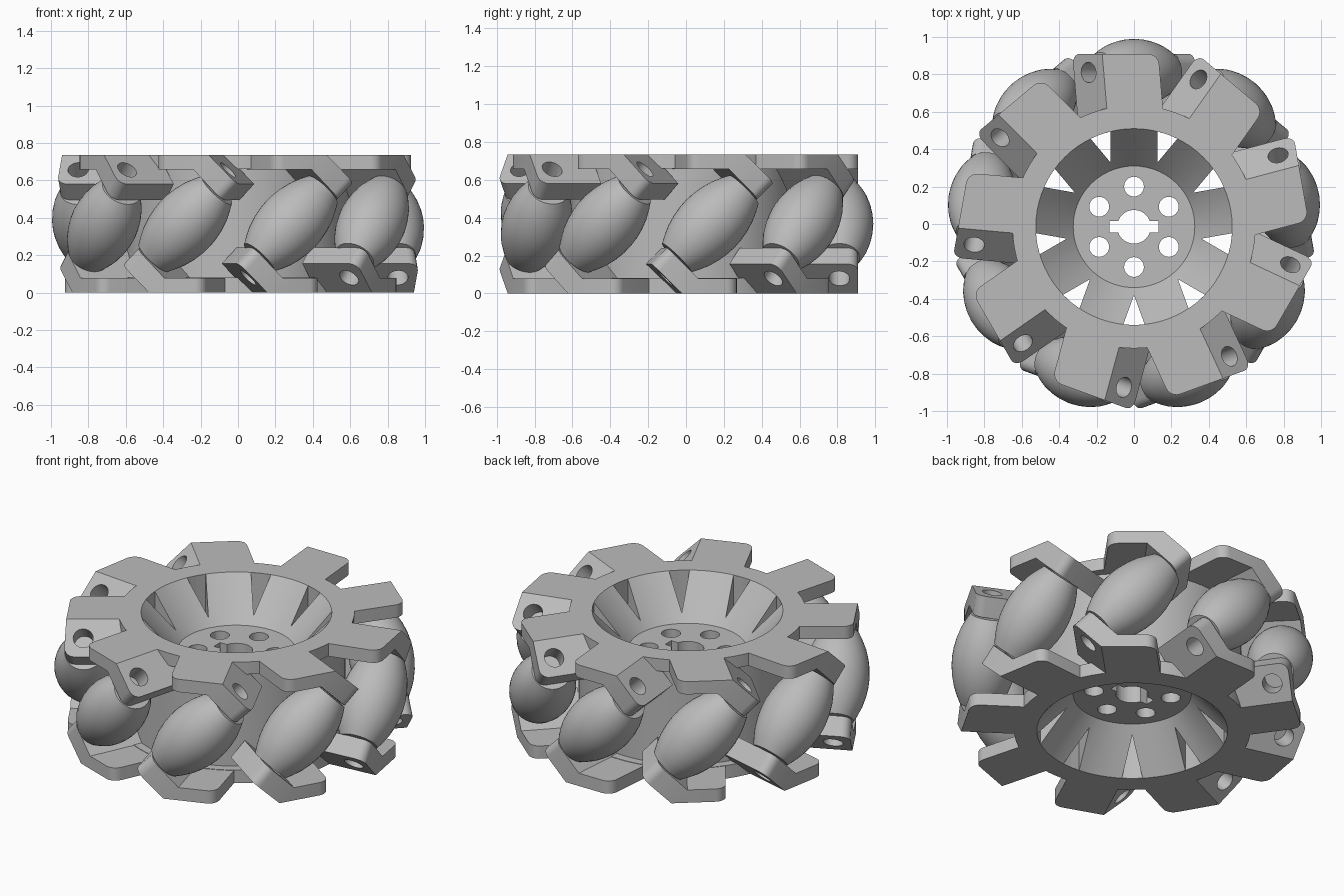
import bpy, bmesh, math
from mathutils import Matrix, Vector

if "Cube" in bpy.data.objects:
    bpy.data.objects.remove(bpy.data.objects["Cube"])

COUNT, MID = 9, 0.3675
ORIGIN = Vector((0, -0.015, 0))
STEP = 2 * math.pi / COUNT

grey = bpy.data.materials.new("plain_grey")
grey.diffuse_color = (0.5, 0.5, 0.5, 1)
grey.use_nodes = True
grey.node_tree.nodes["Principled BSDF"].inputs["Base Color"].default_value = (0.5, 0.5, 0.5, 1)


def add(name, bm):
    bmesh.ops.recalc_face_normals(bm, faces=bm.faces[:])
    mesh = bpy.data.meshes.new(name)
    bm.to_mesh(mesh)
    bm.free()
    mesh.materials.append(grey)
    ob = bpy.data.objects.new(name, mesh)
    bpy.context.collection.objects.link(ob)
    return ob


def lathe(profile, segments, closed):
    """Revolve (radius, height) points about z."""
    bm = bmesh.new()
    verts = [bm.verts.new((r, 0, z)) for r, z in profile]
    pairs = list(zip(verts, verts[1:])) + ([(verts[-1], verts[0])] if closed else [])
    edges = [bm.edges.new(p) for p in pairs]
    bmesh.ops.spin(bm, geom=verts + edges, cent=(0, 0, 0), axis=(0, 0, 1),
                   angle=2 * math.pi, steps=segments, use_duplicate=False)
    bmesh.ops.remove_doubles(bm, verts=bm.verts[:], dist=1e-5)
    return bm


def prism(bm, outline, low, high, matrix=Matrix()):
    """Extrude a flat outline between two heights."""
    base = [bm.verts.new(matrix @ Vector((x, y, low))) for x, y in outline]
    top = [bm.verts.new(matrix @ Vector((x, y, high))) for x, y in outline]
    bm.faces.new(base[::-1])
    bm.faces.new(top)
    n = len(base)
    for i in range(n):
        j = (i + 1) % n
        bm.faces.new((base[i], base[j], top[j], top[i]))


def circle(radius, n, cx=0, cy=0):
    return [(cx + radius * math.cos(2 * math.pi * i / n),
             cy + radius * math.sin(2 * math.pi * i / n)) for i in range(n)]


def cut(ob, cutter_bm):
    """Subtract a cutter and bake the result into the mesh."""
    cutter = add("cutter", cutter_bm)
    cutter.hide_render = True
    mod = ob.modifiers.new("cut", "BOOLEAN")
    mod.operation, mod.object, mod.solver = "DIFFERENCE", cutter, "EXACT"
    bpy.context.view_layer.update()
    graph = bpy.context.evaluated_depsgraph_get()
    mesh = bpy.data.meshes.new_from_object(ob.evaluated_get(graph))
    ob.modifiers.clear()
    ob.data = mesh
    bpy.data.objects.remove(cutter)


def smooth(ob):
    bpy.ops.object.select_all(action="DESELECT")
    ob.select_set(True)
    bpy.context.view_layer.objects.active = ob
    bpy.ops.object.shade_smooth_by_angle(angle=math.radians(30))


# Hub: outer wall with end rings, hourglass cones and a thick central disc
hub = add("hub", lathe([(0, 0.23), (0.325, 0.23), (0.525, 0), (0.65, 0), (0.65, 0.08),
                        (0.6, 0.08), (0.6, 0.66), (0.65, 0.66), (0.65, 0.735),
                        (0.525, 0.735), (0.325, 0.505), (0, 0.505)], 72, True))

# Wedge slots between the straight spokes, and the bolt holes
bm = bmesh.new()
for i in range(COUNT):
    turn = Matrix.Rotation(math.radians(70) + i * STEP, 4, "Z")
    prism(bm, [(0.365, 0), (0.522, -0.057), (0.525, 0), (0.522, 0.057)], -0.1, 0.9, turn)
for i in range(6):
    a = math.radians(30 + 60 * i)
    prism(bm, circle(0.053, 24, 0.215 * math.cos(a), 0.215 * math.sin(a)), -0.1, 0.9)

# Axle bore with two keyways, drawn as one outline
key = math.asin(0.03 / 0.09)
bore = []
for side in (0, math.pi):
    c = math.cos(side)
    bore += [(0.13 * c, -0.03 * c), (0.13 * c, 0.03 * c)]
    for i in range(13):
        a = side + key + (math.pi - 2 * key) * i / 12
        bore.append((0.09 * math.cos(a), 0.09 * math.sin(a)))
prism(bm, bore, -0.1, 0.9)
cut(hub, bm)
hub.location = ORIGIN
smooth(hub)

# Bent mounting tab: flat root with a 45 degree flange, rounded at the tip
section = [(0.13, 0.3675), (-0.17, 0.3675), (-0.33, 0.2125),
           (-0.245, 0.1275), (-0.0825, 0.29), (0.13, 0.29)]
bm = bmesh.new()
inner = [bm.verts.new((x + 0.03, 0.57, z)) for x, z in section]
outer = [bm.verts.new((x, 0.925, z)) for x, z in section]
bm.faces.new(inner)
bm.faces.new(outer[::-1])
for i in range(6):
    j = (i + 1) % 6
    bm.faces.new((inner[i], inner[j], outer[j], outer[i]))
corners = [bm.edges.get((outer[5], outer[0])), bm.edges.get((outer[2], outer[3]))]
bmesh.ops.bevel(bm, geom=corners, offset=0.055, segments=5, profile=0.5, affect="EDGES")
tab = add("upper_tab", bm)

# Pin hole square to the flange
lean = Matrix.Rotation(-math.pi / 4, 4, "Y")
bm = bmesh.new()
prism(bm, circle(0.055, 24), -0.2, 0.2, Matrix.Translation((-0.247, 0.825, 0.293)) @ lean)
cut(tab, bm)
smooth(tab)

# Barrel roller lying at 45 degrees to the wheel axis
half = [(0.18, 0), (0.177, 0.05), (0.168, 0.105), (0.151, 0.165), (0.129, 0.215), (0.108, 0.255)]
profile = [(0, -0.255)] + [(r, -z) for r, z in half[:0:-1]] + half + [(0, 0.255)]
bm = lathe(profile, 40, False)
bmesh.ops.transform(bm, matrix=Matrix.Translation((0, 0.825, 0)) @ lean, verts=bm.verts[:])
roller = add("roller", bm)
smooth(roller)

# Repeat around the wheel; lower tabs are the upper ones turned over
flip = Matrix.Rotation(math.pi, 4, "Y")
lift = Matrix.Translation(ORIGIN + Vector((0, 0, MID)))
for name, source, local in (("roller", roller, Matrix()), ("upper_tab", tab, Matrix()),
                            ("lower_tab", tab, flip)):
    for i in range(COUNT):
        ob = bpy.data.objects.new(f"{name}_{i + 1}", source.data)
        bpy.context.collection.objects.link(ob)
        ob.matrix_world = lift @ Matrix.Rotation(i * STEP, 4, "Z") @ local
for source in (tab, roller):
    bpy.data.objects.remove(source)
